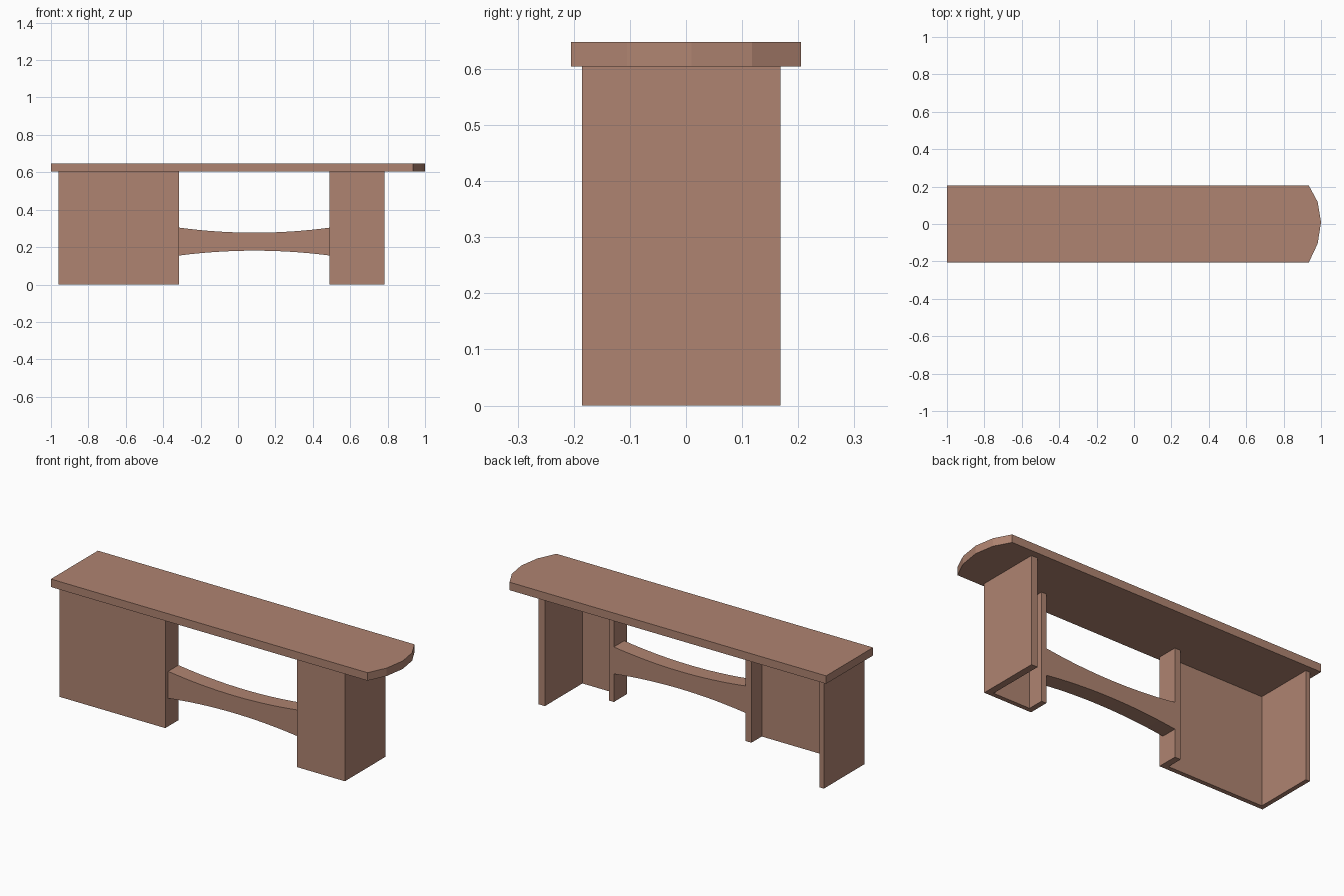
import bpy, bmesh
from mathutils import Vector

if "Cube" in bpy.data.objects:
    bpy.data.objects.remove(bpy.data.objects["Cube"])

wood = bpy.data.materials.new("wood")
wood.diffuse_color = (0.43, 0.23, 0.165, 1)
wood.use_nodes = True
wood.node_tree.nodes["Principled BSDF"].inputs["Base Color"].default_value = wood.diffuse_color


def prism(name, points, offset):
    """Extrude a closed outline of 3D points along the offset vector."""
    bm = bmesh.new()
    face = bm.faces.new([bm.verts.new(p) for p in points])
    ext = bmesh.ops.extrude_face_region(bm, geom=[face])
    bmesh.ops.translate(bm, vec=Vector(offset),
                        verts=[g for g in ext["geom"] if isinstance(g, bmesh.types.BMVert)])
    bmesh.ops.recalc_face_normals(bm, faces=bm.faces)
    mesh = bpy.data.meshes.new(name)
    bm.to_mesh(mesh)
    bm.free()
    mesh.materials.append(wood)
    obj = bpy.data.objects.new(name, mesh)
    bpy.context.collection.objects.link(obj)
    return obj


TOP_Z, THICK = 0.604, 0.044
FRONT, INNER, SHORT, BACK = -0.185, -0.16, -0.07, 0.168
LEFT, RIGHT = -0.315, 0.49   # inner faces of the two pedestals

# Worktop with a faceted bowed right end
outline = [(-1, -0.205), (0.935, -0.205), (0.982, -0.105), (1, 0.01),
           (0.982, 0.118), (0.935, 0.205), (-1, 0.205)]
prism("worktop", [(x, y, TOP_Z) for x, y in outline], (0, 0, THICK))


# Pedestals: front panel, deep outer side, short inner side, open back
def pedestal(name, outer, inner, outer_t, inner_t):
    s = 1 if inner > outer else -1
    a, b = outer + s * outer_t, inner - s * inner_t
    plan = [(outer, FRONT), (inner, FRONT), (inner, SHORT), (b, SHORT),
            (b, INNER), (a, INNER), (a, BACK), (outer, BACK)]
    prism(name, [(x, y, 0) for x, y in plan], (0, 0, TOP_Z))


pedestal("left_pedestal", -0.96, LEFT, 0.025, 0.036)
pedestal("right_pedestal", 0.783, RIGHT, 0.038, 0.03)

# Stretcher beam, waisted in the middle
N = 16
lower, upper = [], []
for i in range(N + 1):
    t = i / N
    bow = 4 * t * (1 - t)
    x = LEFT + (RIGHT - LEFT) * t
    lower.append((x, INNER, 0.155 + 0.026 * bow))
    upper.append((x, INNER, 0.304 - 0.027 * bow))
prism("stretcher", lower + upper[::-1], (0, SHORT - INNER, 0))
